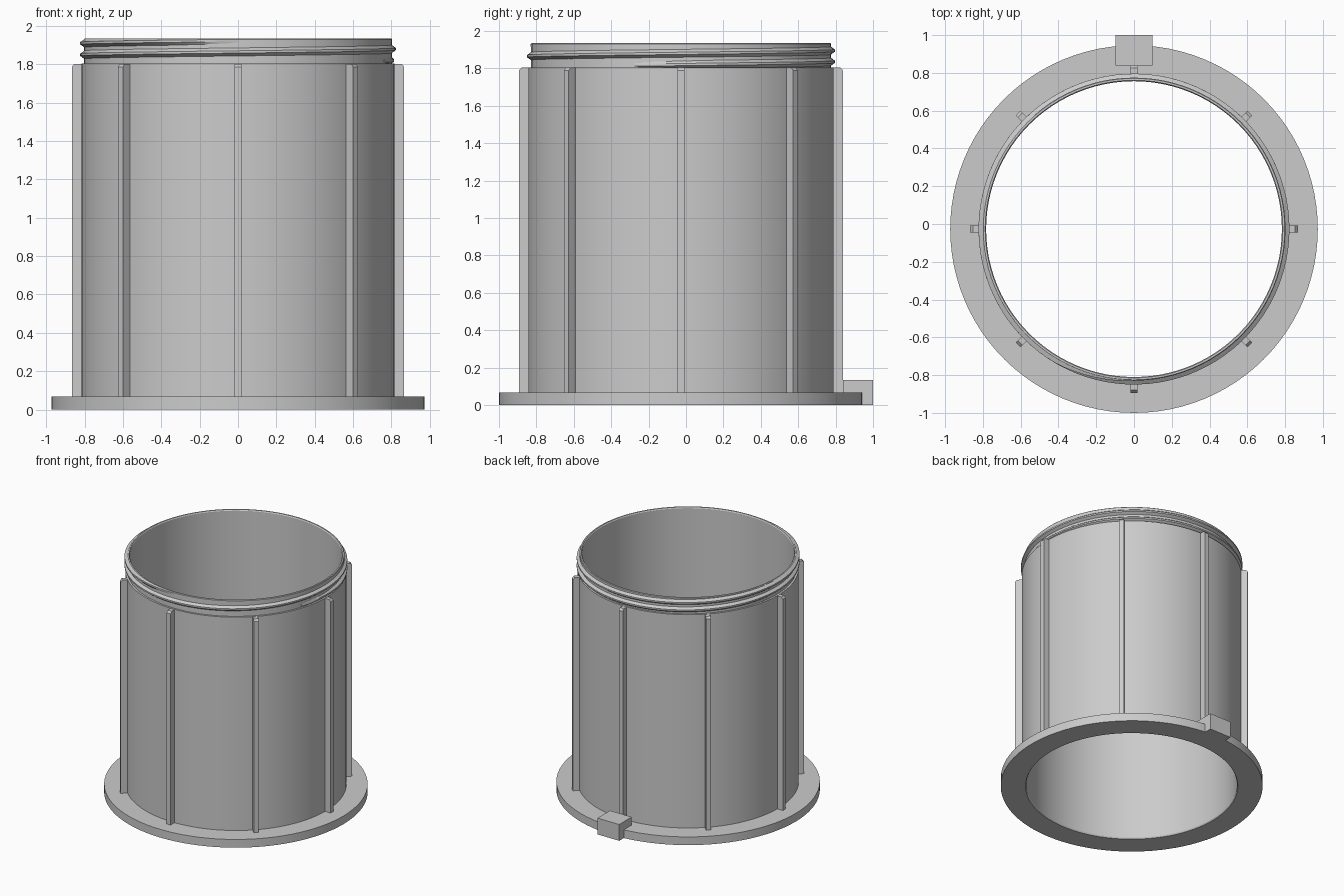
import bpy, bmesh
from math import pi, cos, sin, radians
from mathutils import Matrix, Vector

cube = bpy.data.objects.get("Cube")
if cube:
    bpy.data.objects.remove(cube, do_unlink=True)

AXIS_Y = -0.027
SEGMENTS = 96
FLANGE_TOP, SHOULDER, RIM = 0.067, 1.805, 1.935
BORE, ROOT, CREST = 0.783, 0.802, 0.822

grey = bpy.data.materials.new("plain grey")
grey.use_nodes = True
grey.diffuse_color = (0.6, 0.6, 0.6, 1)
grey.node_tree.nodes["Principled BSDF"].inputs["Base Color"].default_value = (0.6, 0.6, 0.6, 1)


def finish(name, bm, smooth=True):
    bmesh.ops.recalc_face_normals(bm, faces=bm.faces)
    mesh = bpy.data.meshes.new(name)
    bm.to_mesh(mesh)
    bm.free()
    mesh.materials.append(grey)
    obj = bpy.data.objects.new(name, mesh)
    bpy.context.collection.objects.link(obj)
    obj.location.y = AXIS_Y
    if smooth:
        bpy.ops.object.select_all(action="DESELECT")
        obj.select_set(True)
        bpy.context.view_layer.objects.active = obj
        bpy.ops.object.shade_smooth_by_angle(angle=radians(30))
    return obj


def skin(bm, rings, closed):
    """Bridge a list of closed cross-sections into a surface."""
    rows = [[bm.verts.new(p) for p in ring] for ring in rings]
    pairs = list(zip(rows, rows[1:]))
    if closed:
        pairs.append((rows[-1], rows[0]))
    else:
        bm.faces.new(rows[0])
        bm.faces.new(rows[-1])
    for a, b in pairs:
        for i in range(len(a)):
            j = (i + 1) % len(a)
            bm.faces.new((a[i], a[j], b[j], b[i]))


# Hollow body: base flange, wall, shoulder and neck in one turned profile
profile = [(BORE + 0.006, 0), (0.973, 0), (0.973, FLANGE_TOP), (0.817, FLANGE_TOP),
           (0.817, SHOULDER), (ROOT, SHOULDER), (ROOT, RIM - 0.004), (ROOT - 0.004, RIM),
           (BORE + 0.005, RIM), (BORE, RIM - 0.008), (BORE, 0.01)]
body = bmesh.new()
skin(body, [[(r * cos(a), r * sin(a), z) for r, z in profile]
            for a in (2 * pi * i / SEGMENTS for i in range(SEGMENTS))], True)
finish("flanged_tube", body)

# Raised screw thread climbing the neck, tapered at both ends
thread = bmesh.new()
start, end, pitch = -0.1 * pi, 3.5 * pi, 0.06
steps = 168
rings = []
for i in range(steps + 1):
    t = i / steps
    a = start + (end - start) * t
    z = 1.82 + pitch * a / (2 * pi)
    grow = min(1, t * 20, (1 - t) * 20)
    outer = ROOT + 0.001 + (CREST - ROOT) * grow
    section = [(ROOT - 0.004, -0.024), (outer, -0.006), (outer, 0.006), (ROOT - 0.004, 0.024)]
    rings.append([(r * cos(a), r * sin(a), min(max(z + dz, SHOULDER - 0.003), RIM - 0.001))
                  for r, dz in section])
skin(thread, rings, False)
finish("screw_thread", thread)

# Eight upright ribs with a chamfered outer top corner
ribs = bmesh.new()
outline = [(0.81, FLANGE_TOP - 0.004), (0.867, FLANGE_TOP - 0.004), (0.867, SHOULDER - 0.018),
           (0.853, SHOULDER - 0.002), (0.81, SHOULDER - 0.002)]
for k in range(8):
    turn = Matrix.Rotation(k * pi / 4, 3, "Z")
    skin(ribs, [[turn @ Vector((r, side, z)) for r, z in outline]
                for side in (-0.018, 0.018)], False)
finish("side_ribs", ribs, False)

# Locating block on the back of the flange
block = bmesh.new()
bmesh.ops.create_cube(block, size=1, matrix=Matrix.Translation((0, 0.92 - AXIS_Y, 0.0665))
                      @ Matrix.Diagonal((0.196, 0.16, 0.133, 1)))
finish("locating_block", block, False)
